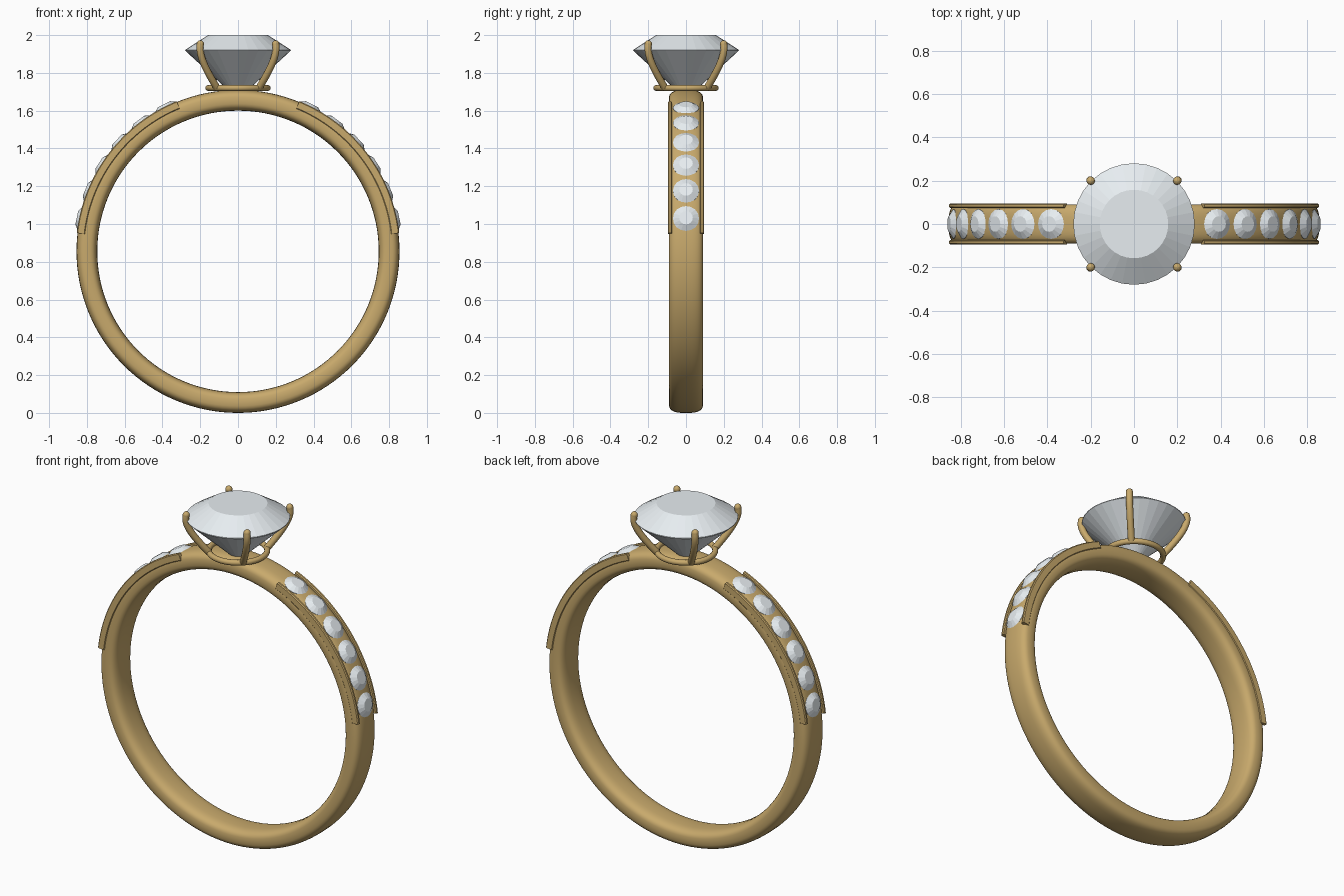
import bpy, bmesh, math
from mathutils import Matrix, Vector

if "Cube" in bpy.data.objects:
    bpy.data.objects.remove(bpy.data.objects["Cube"])

CZ = 0.855  # height of the finger hole centre


def material(name, color):
    m = bpy.data.materials.new(name)
    m.diffuse_color = color
    m.use_nodes = True
    m.node_tree.nodes["Principled BSDF"].inputs["Base Color"].default_value = m.diffuse_color
    return m


GOLD = material("gold", (0.58, 0.40, 0.15, 1))
GEM = material("clear_gem", (0.80, 0.85, 0.88, 1))


def finish(name, bm, mat, smooth):
    bmesh.ops.recalc_face_normals(bm, faces=bm.faces)
    me = bpy.data.meshes.new(name)
    bm.to_mesh(me)
    bm.free()
    me.materials.append(mat)
    ob = bpy.data.objects.new(name, me)
    bpy.context.collection.objects.link(ob)
    if smooth:
        bpy.ops.object.select_all(action='DESELECT')
        bpy.context.view_layer.objects.active = ob
        ob.select_set(True)
        bpy.ops.object.shade_smooth_by_angle(angle=math.radians(40))
    return ob


def skin(bm, rings, closed):
    """Join rows of points into a tube, closed in a loop or capped at both ends."""
    rows = [[bm.verts.new(p) for p in r] for r in rings]
    n = len(rows[0])
    for i in range(len(rows) if closed else len(rows) - 1):
        a, b = rows[i], rows[(i + 1) % len(rows)]
        for j in range(n):
            k = (j + 1) % n
            bm.faces.new((a[j], a[k], b[k], b[j]))
    if not closed:
        bm.faces.new(rows[0])
        bm.faces.new(rows[-1])


def arc_sweep(name, section, a0, a1, steps, closed=False):
    """Sweep a (radius, y) section round the finger axis."""
    bm = bmesh.new()
    rings = []
    for i in range(steps if closed else steps + 1):
        a = math.radians(a0 + (a1 - a0) * i / steps)
        rings.append([(r * math.cos(a), y, CZ + r * math.sin(a)) for r, y in section])
    skin(bm, rings, closed)
    return finish(name, bm, GOLD, True)


def gem(name, profile, sides, matrix):
    """Faceted stone: flat table, rings of facets, pointed culet."""
    bm = bmesh.new()
    rows = [[bm.verts.new((r * math.cos(2 * math.pi * (j + off) / sides),
                           r * math.sin(2 * math.pi * (j + off) / sides), z))
             for j in range(sides)] for r, z, off in profile[:-1]]
    tip = bm.verts.new((0, 0, profile[-1][1]))
    bm.faces.new(rows[0])
    for a, b in zip(rows, rows[1:]):
        for j in range(sides):
            k = (j + 1) % sides
            bm.faces.new((a[j], a[k], b[k], b[j]))
    for j in range(sides):
        bm.faces.new((rows[-1][j], rows[-1][(j + 1) % sides], tip))
    bm.transform(matrix)
    return finish(name, bm, GEM, False)


# band with a soft rounded section
def power(v):
    return math.copysign(abs(v) ** (2 / 3), v)


section = [(0.80 + 0.055 * power(math.cos(t)), 0.091 * power(math.sin(t)))
           for t in (2 * math.pi * i / 32 for i in range(32))]
arc_sweep("band", section, 0, 360, 128, True)

# channel rails and accent stones on both shoulders
B = 0.005
for side, start, end in (("right", 6.5, 67.8), ("left", 112.2, 173.5)):
    for face, s in (("front", -1), ("back", 1)):
        r0, r1, y0, y1 = 0.815, 0.859, 0.074, 0.094
        rail = [(r0 + B, y0), (r1 - B, y0), (r1, y0 + B), (r1, y1 - B),
                (r1 - B, y1), (r0 + B, y1), (r0, y1 - B), (r0, y0 + B)]
        arc_sweep(f"{side}_{face}_rail", [(r, s * y) for r, y in rail], start, end, 32)
    for i in range(6):
        a = 11.8 + 10.3 * i
        tilt = 90 - a if side == "right" else a - 90
        place = (Matrix.Translation((0, 0, CZ))
                 @ Matrix.Rotation(math.radians(tilt), 4, 'Y')
                 @ Matrix.Translation((0, 0, 0.850)))
        gem(f"{side}_accent_stone_{i + 1}",
            [(0.036, 0.022, 0), (0.069, 0.001, 0), (0.069, -0.001, 0), (0, -0.06, 0)],
            16, place)

# centre stone
gem("centre_stone",
    [(0.158, 2.0, 0), (0.28, 1.922, 0), (0.28, 1.918, 0), (0, 1.66, 0)],
    32, Matrix.Identity(4))

# setting base ring
bm = bmesh.new()
rings = []
for i in range(64):
    a = 2 * math.pi * i / 64
    rings.append([((0.157 + 0.016 * math.cos(t)) * math.cos(a),
                   (0.157 + 0.016 * math.cos(t)) * math.sin(a),
                   1.72 + 0.016 * math.sin(t))
                  for t in (2 * math.pi * j / 12 for j in range(12))])
skin(bm, rings, True)
finish("setting_base_ring", bm, GOLD, True)

# four curved claws with round tips, along a smooth bezier path
P = [Vector(p) for p in ((0.157, 1.72), (0.225, 1.80), (0.30, 1.89), (0.282, 1.953))]
N = 14
for q in range(4):
    a = math.radians(45 + 90 * q)
    out, across = Vector((math.cos(a), math.sin(a), 0)), Vector((-math.sin(a), math.cos(a), 0))
    rings = []
    for i in range(N + 1):
        t = i / N
        u = 1 - t
        c = P[0] * u**3 + P[1] * 3 * u * u * t + P[2] * 3 * u * t * t + P[3] * t**3
        d = ((P[1] - P[0]) * u * u + (P[2] - P[1]) * 2 * u * t + (P[3] - P[2]) * t * t).normalized()
        nrm = out * d.y - Vector((0, 0, d.x))
        mid = out * c.x + Vector((0, 0, c.y))
        rings.append([mid + 0.019 * (nrm * math.cos(w) + across * math.sin(w))
                      for w in (2 * math.pi * j / 12 for j in range(12))])
    bm = bmesh.new()
    skin(bm, rings, False)
    bmesh.ops.create_uvsphere(bm, u_segments=12, v_segments=8, radius=0.0195,
                              matrix=Matrix.Translation(out * P[3].x + Vector((0, 0, P[3].y))))
    finish(f"claw_{q + 1}", bm, GOLD, True)
